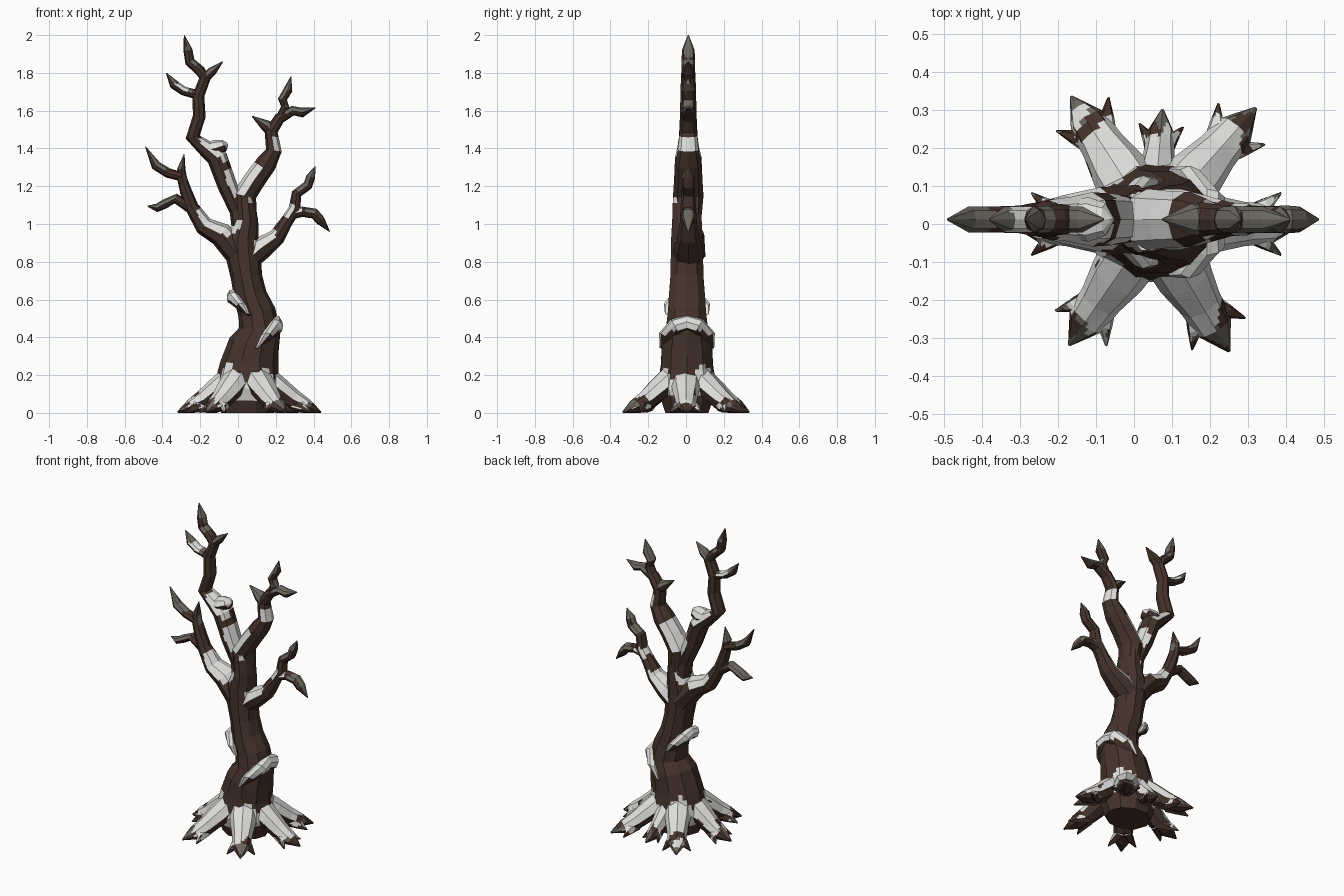
import bpy, bmesh, math
from mathutils import Vector, noise


def mat(name, c):
    m = bpy.data.materials.new(name)
    m.diffuse_color = (*c, 1)
    return m


MATS = [mat("bark_brown", (0.062, 0.033, 0.025)),
        mat("snow_white", (0.74, 0.74, 0.72)),
        mat("frosted_bark", (0.15, 0.14, 0.12))]


def tube(name, path, side, rule, sides=8, cuts=3):
    """Loft rings along path of (point, in-plane radius, side radius)."""
    bm = bmesh.new()
    side = Vector(side).normalized()
    pts = [Vector(p[0]) for p in path]
    rings = []
    for i, (_, r, rs) in enumerate(path):
        t = (pts[min(i + 1, len(pts) - 1)] - pts[max(i - 1, 0)]).normalized()
        n = side.cross(t).normalized()
        ring = []
        for k in range(sides):
            a = 2 * math.pi * k / sides
            v = pts[i] + n * r * math.cos(a) + side * rs * math.sin(a)
            v.z = max(v.z, 0)
            ring.append(bm.verts.new(v))
        rings.append(ring)
    for a, b in zip(rings, rings[1:]):
        for k in range(sides):
            j = (k + 1) % sides
            bm.faces.new((a[k], a[j], b[j], b[k]))
    bm.faces.new(rings[0])
    bm.faces.new(rings[-1])
    bmesh.ops.recalc_face_normals(bm, faces=bm.faces[:])
    # finer faces so that the snow edges are irregular
    bmesh.ops.subdivide_edges(bm, edges=bm.edges[:], cuts=cuts, use_grid_fill=True)
    bm.normal_update()
    for f in bm.faces:
        f.material_index = rule(f.calc_center_median(), f.normal)
    me = bpy.data.meshes.new(name)
    bm.to_mesh(me)
    bm.free()
    for m in MATS:
        me.materials.append(m)
    ob = bpy.data.objects.new(name, me)
    bpy.context.collection.objects.link(ob)
    return ob


# snow patches in the branch forks: x, z, radius
PATCHES = [(0.13, 0.88, 0.11), (-0.13, 1.01, 0.09), (-0.03, 1.0, 0.05), (0.05, 1.23, 0.11),
           (-0.12, 1.42, 0.09), (0.20, 1.42, 0.04), (-0.30, 1.72, 0.04), (0.30, 1.05, 0.05)]


def branch_rule(tip):
    def rule(c, n):
        w = noise.noise(c * 14)
        for x, z, r in PATCHES:
            if n.z > 0.08 and math.hypot(c.x - x, c.z - z) < r + 0.02 * w:
                return 1
        if n.z > 0.2 + 0.3 * w and (c - tip).length < 0.17:
            return 2
        return 0
    return rule


def branch(name, *pts):
    """Flat branch in the front plane from (x, z, radius) points."""
    path = []
    for i, (x, z, r) in enumerate(pts):
        last = i == len(pts) - 1
        path.append(((x, 0.012, z), r, 0.003 if last else max(0.034, r * 1.3)))
    tip = Vector(path[-1][0])
    return tube(name, path, (0, 1, 0), branch_rule(tip))


# trunk: x, z, half width, half depth
T = [(0.05, 0, .14, .12), (0.05, .13, .18, .165), (.06, .25, .155, .145), (.085, .36, .135, .14),
     (.115, .44, .11, .118), (.10, .53, .10, .106), (.065, .62, .088, .10), (.045, .72, .083, .092),
     (.03, .82, .093, .09), (.025, .92, .085, .088), (.045, 1.02, .062, .082), (.035, 1.14, .05, .078)]


def trunk_rule(c, n):
    w = noise.noise(c * 9)
    a = math.atan2(c.y, c.x - 0.05)
    if 0.08 < c.z < 0.2 + 0.06 * w + 0.04 * math.cos(4 * a + math.pi):
        return 1
    if c.z > 0.75:
        return branch_rule(Vector((9, 9, 9)))(c, n)
    return 0


tube("trunk", [((x, 0.005, z), rx, ry) for x, z, rx, ry in T], (0, 1, 0), trunk_rule, 10)

# large limbs
branch("upper_right_limb", (.045, 1.05, .055), (.035, 1.15, .062), (.085, 1.23, .058), (.15, 1.32, .055),
       (.19, 1.39, .042), (.175, 1.49, .035), (.22, 1.56, .03), (.29, 1.60, .026), (.34, 1.59, .026), (.41, 1.615, .002))
branch("upper_right_spur", (.19, 1.48, .03), (.15, 1.52, .032), (.075, 1.57, .003))
branch("upper_right_twig", (.22, 1.55, .025), (.25, 1.62, .022), (.235, 1.66, .024), (.265, 1.71, .024), (.28, 1.78, .002))
branch("upper_left_limb", (.02, .95, .05), (0, 1.07, .045), (-.055, 1.2, .052), (-.11, 1.35, .055),
       (-.17, 1.40, .045), (-.24, 1.46, .038), (-.205, 1.57, .034), (-.21, 1.68, .032), (-.175, 1.77, .03),
       (-.20, 1.81, .028), (-.255, 1.86, .027), (-.265, 1.92, .024), (-.285, 2.0, .002))
branch("snowy_elbow", (-.18, 1.39, .035), (-.12, 1.40, .045), (-.075, 1.415, .033), (-.055, 1.425, .008))
branch("upper_left_twig", (-.20, 1.68, .025), (-.29, 1.705, .024), (-.34, 1.74, .025), (-.38, 1.80, .002))
branch("upper_left_small_twig", (-.18, 1.77, .025), (-.135, 1.81, .024), (-.08, 1.86, .002))
branch("lower_left_limb", (.01, .83, .07), (-.09, .945, .065), (-.18, .99, .05), (-.245, 1.09, .036),
       (-.275, 1.17, .032), (-.30, 1.25, .028), (-.37, 1.27, .026), (-.435, 1.31, .026), (-.49, 1.41, .002))
branch("lower_left_side_twig", (-.23, 1.07, .03), (-.33, 1.135, .026), (-.39, 1.105, .025), (-.43, 1.085, .022), (-.48, 1.095, .002))
branch("lower_left_up_twig", (-.275, 1.18, .022), (-.295, 1.25, .024), (-.30, 1.29, .022), (-.285, 1.37, .002))
branch("lower_right_limb", (.04, .80, .06), (.12, .87, .062), (.205, .93, .045), (.255, 1.01, .034), (.30, 1.08, .032),
       (.31, 1.16, .027), (.37, 1.205, .026), (.385, 1.25, .024), (.41, 1.305, .002))
branch("lower_right_twig", (.27, 1.05, .03), (.34, 1.065, .027), (.405, 1.055, .028), (.435, 1.02, .026), (.485, .96, .002))

# roots: tip x, tip y, width factor
ROOTS = [(.44, 0, 1), (-.32, 0, 1), (-.165, .335, 1), (.32, .305, 1), (-.17, -.318, 1), (.25, -.335, 1), (.075, .30, .7)]
C = Vector((0.05, 0, 0))


def root_rule(length):
    def rule(c, n):
        w = noise.noise(c * 15)
        d = math.hypot(c.x - C.x, c.y) / length
        if n.z < 0.12 + 0.25 * w:
            return 0
        if d > 0.82 + 0.2 * w:
            return 2 if w > -0.1 else 0
        return 1
    return rule


for i, (x, y, k) in enumerate(ROOTS):
    v = Vector((x, y, 0)) - C
    L = v.length
    d = v / L
    s = Vector((-d.y, d.x, 0))

    def at(f, lat, z):
        return C + d * L * f + s * lat + Vector((0, 0, z))
    rule = root_rule(L)
    tube("root_%d" % (i + 1), [(at(.18, 0, .20), .07, .08 * k), (at(.42, 0, .13), .062, .075 * k),
         (at(.62, 0, .07), .055, .058 * k), (at(.80, 0, .035), .04, .052 * k), (at(1, 0, .004), .004, .004)], s, rule)
    # pointed side claws
    for q in (-1, 1):
        tube("root_claw_%d" % (i + 1), [(at(.60, q * .01, .05), .04, .035 * k), (at(.74, q * .04 * k, .032), .032, .028 * k),
             (at(.86, q * .08 * k, .004), .004, .004)], s, rule, 6)


# snow-covered ledges wrapping the trunk, mirrored front to back
def ledge_rule(c, n):
    return 1 if n.z > -0.45 else 0


tube("right_snow_ledge", [((.10, -.125, .34), .015, .01), ((.15, -.11, .40), .04, .035), ((.20, -.06, .455), .045, .04),
     ((.20, 0.005, .475), .045, .035), ((.20, .07, .455), .045, .04), ((.15, .12, .40), .04, .035), ((.10, .135, .34), .015, .01)],
     (1, 0, .2), ledge_rule, 8, 2)
tube("left_snow_ledge", [((.055, -.10, .52), .012, .01), ((.02, -.09, .56), .034, .03), ((-.025, -.05, .605), .038, .035),
     ((-.03, 0.005, .62), .036, .03), ((-.025, .06, .605), .038, .035), ((.02, .10, .56), .034, .03), ((.055, .11, .52), .012, .01)],
     (1, 0, -.2), ledge_rule, 8, 2)
